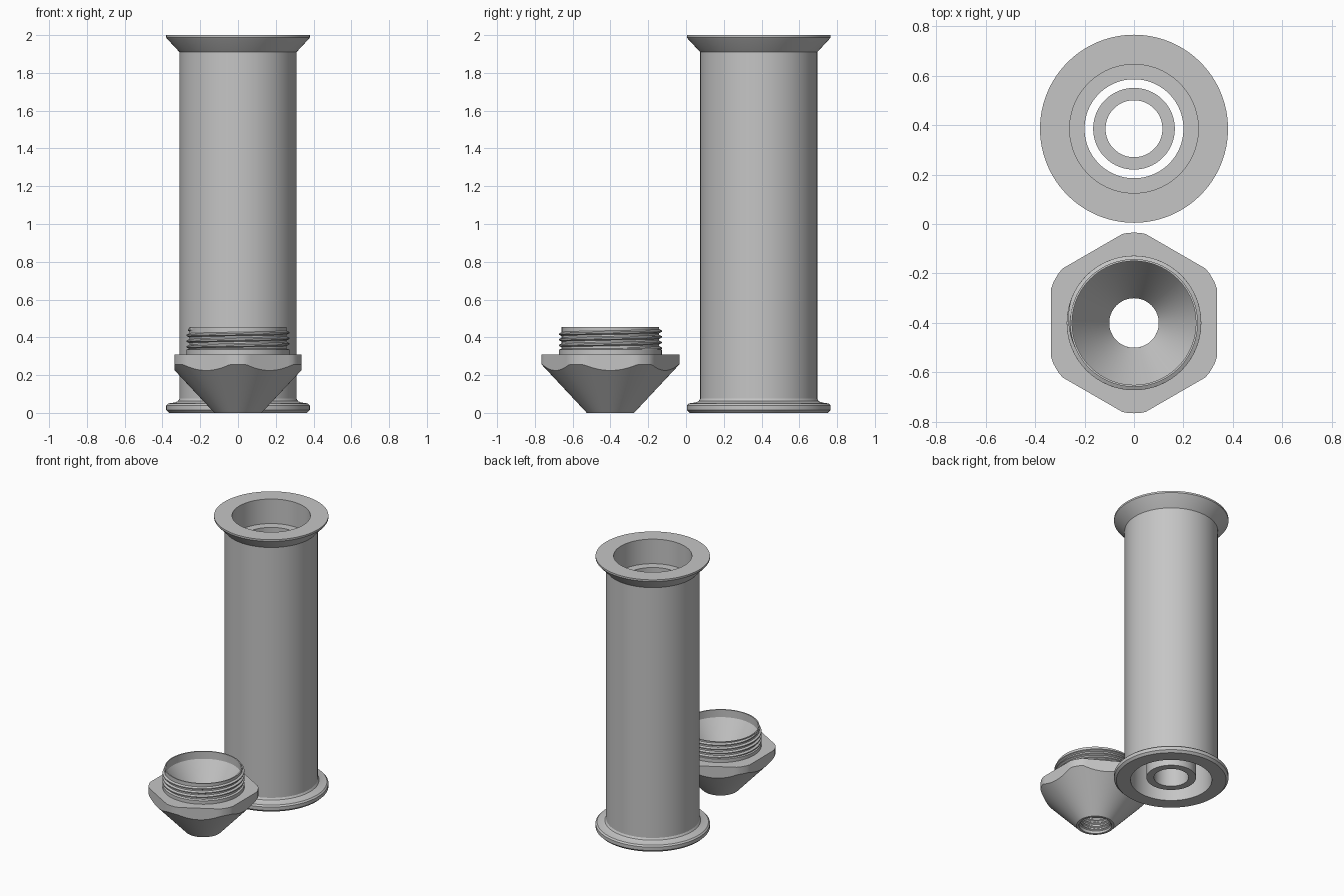
import bpy, bmesh
from math import pi, cos, sin, radians

cube = bpy.data.objects.get("Cube")
if cube:
    bpy.data.objects.remove(cube, do_unlink=True)

SEG = 96
TUBE_Y, NOZZLE_Y = 0.385, -0.40

grey = bpy.data.materials.new("plain grey")
grey.use_nodes = True
COLOUR = (0.56, 0.56, 0.56, 1)
grey.diffuse_color = COLOUR
grey.node_tree.nodes["Principled BSDF"].inputs["Base Color"].default_value = COLOUR


def loft(name, rings, y, closed_path=True, caps=False):
    """Skin a list of equal rings; rings wrap around, and the ends may join."""
    bm = bmesh.new()
    rows = [[bm.verts.new(p) for p in ring] for ring in rings]
    pairs = list(zip(rows, rows[1:]))
    if closed_path:
        pairs.append((rows[-1], rows[0]))
    for a, b in pairs:
        for i in range(len(a)):
            j = (i + 1) % len(a)
            bm.faces.new((a[i], a[j], b[j], b[i]))
    if caps:
        bm.faces.new(rows[0])
        bm.faces.new(rows[-1])
    bmesh.ops.recalc_face_normals(bm, faces=bm.faces)
    mesh = bpy.data.meshes.new(name)
    bm.to_mesh(mesh)
    bm.free()
    mesh.materials.append(grey)
    obj = bpy.data.objects.new(name, mesh)
    bpy.context.collection.objects.link(obj)
    obj.location.y = y
    bpy.ops.object.select_all(action='DESELECT')
    obj.select_set(True)
    bpy.context.view_layer.objects.active = obj
    bpy.ops.object.shade_smooth_by_angle(angle=radians(25))
    return obj


def ring(radius, z):
    """Horizontal ring; radius and z may be functions of the angle."""
    pts = []
    for i in range(SEG):
        t = 2 * pi * i / SEG
        r = radius(t) if callable(radius) else radius
        pts.append((r * cos(t), r * sin(t), z(t) if callable(z) else z))
    return pts


def lathe(name, profile, y):
    return loft(name, [ring(r, z) for r, z in profile], y)


def thread(name, y, root, crest, z0, pitch, turns):
    """Helical ridge that fades in and out at its ends."""
    rings = []
    steps = int(turns * 64)
    for i in range(steps + 1):
        t = 2 * pi * i / 64
        fade = max(0.05, min(1, i / 10, (steps - i) / 10))
        z = z0 + pitch * i / 64
        tip = root + (crest - root) * fade
        section = ((root, -0.4), (tip, -0.12), (tip, 0.12), (root, 0.4))
        rings.append([(r * cos(t), r * sin(t), z + k * pitch) for r, k in section])
    return loft(name, rings, y, closed_path=False, caps=True)


# Main tube with flared top, rolled bottom flange and an inner ledge
lathe("flanged_tube", [
    (0.27, 0), (0.365, 0), (0.38, 0.015), (0.38, 0.04), (0.37, 0.05),
    (0.335, 0.055), (0.318, 0.062), (0.31, 0.075),
    (0.31, 1.91), (0.375, 1.98), (0.38, 1.987), (0.38, 2.0),
    (0.26, 2.0), (0.26, 1.82), (0.20, 1.82), (0.20, 1.74), (0.265, 1.66),
], TUBE_Y)

# Loose sleeve inside the tube
lathe("inner_sleeve", [
    (0.115, 0.02), (0.165, 0.02), (0.165, 1.7), (0.115, 1.7)], TUBE_Y)


# Nozzle: rounded hexagon whose underside is cut by a cone
def hex_radius(t):
    a = (t + pi / 6) % (pi / 3) - pi / 6
    return min(0.335 / cos(a), 0.365)


def cone_height(t):
    return 1.07 * (hex_radius(t) - 0.125)


loft("hex_nozzle", [
    ring(0.125, 0), ring(hex_radius, cone_height), ring(hex_radius, 0.31),
    ring(0.272, 0.31), ring(0.272, 0.335), ring(0.258, 0.34),
    ring(0.258, 0.455), ring(0.25, 0.455), ring(0.25, 0.40),
    ring(0.10, 0.16), ring(0.108, 0.15), ring(0.108, 0),
], NOZZLE_Y)

thread("outer_thread", NOZZLE_Y, 0.255, 0.272, 0.335, 0.03, 3.6)
thread("inner_thread", NOZZLE_Y, 0.11, 0.10, 0.012, 0.025, 5)
